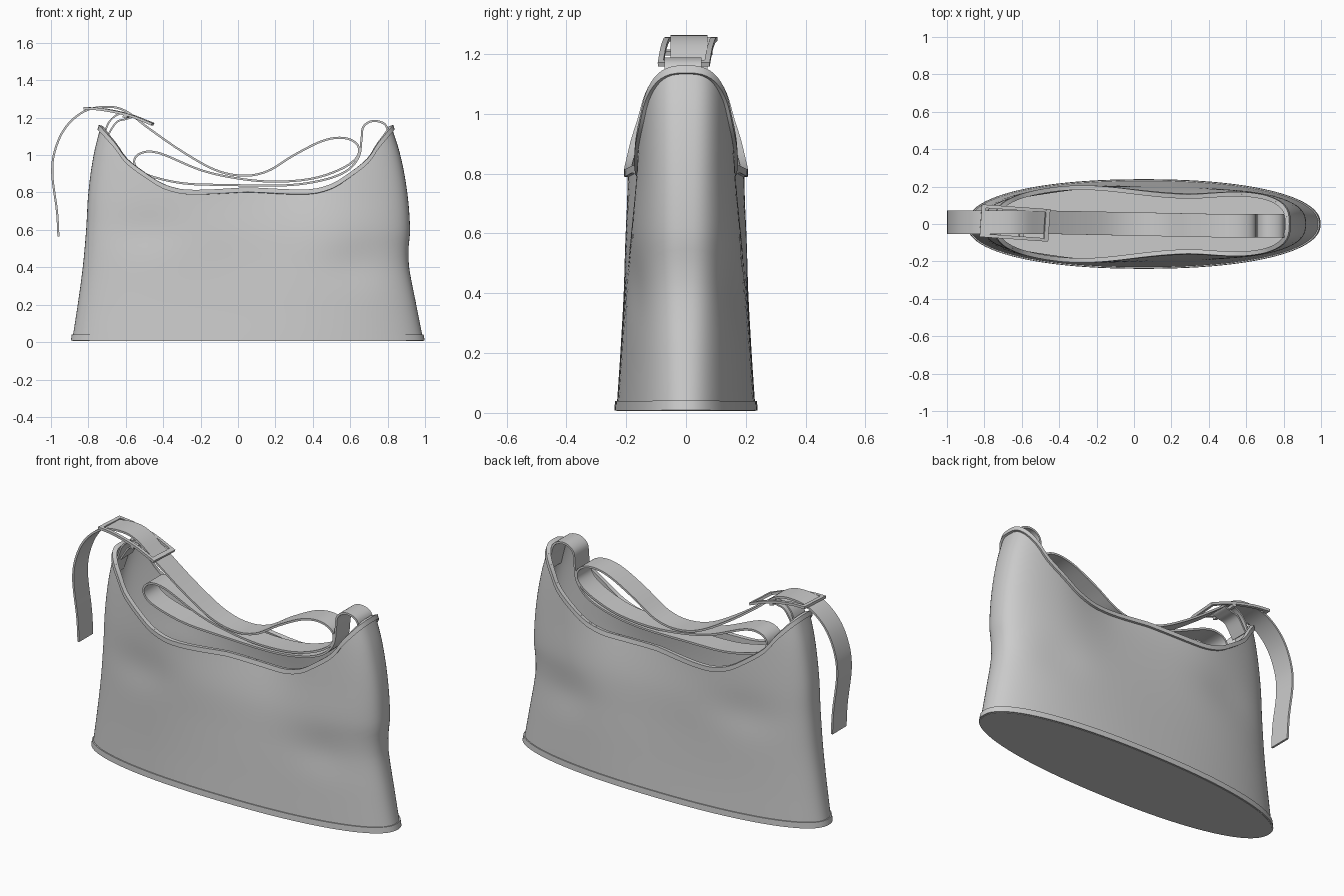
import bpy, bmesh
from math import cos, sin, pi, exp
from mathutils import Vector, Matrix

if "Cube" in bpy.data.objects:
    bpy.data.objects.remove(bpy.data.objects["Cube"])


def curve_at(tab, x):
    """Smooth interpolation through (x, value) pairs."""
    n = len(tab)
    x = min(max(x, tab[0][0]), tab[-1][0])
    i = next(k for k in range(n - 1) if x <= tab[k + 1][0] + 1e-9)

    def slope(k):
        a, b = tab[max(k - 1, 0)], tab[min(k + 1, n - 1)]
        return (b[1] - a[1]) / (b[0] - a[0])
    (x0, y0), (x1, y1) = tab[i], tab[i + 1]
    h = x1 - x0
    t = (x - x0) / h
    return (y0 * (2*t**3 - 3*t*t + 1) + y1 * (3*t*t - 2*t**3)
            + h * (slope(i) * (t**3 - 2*t*t + t) + slope(i + 1) * (t**3 - t*t)))


def finish(name, bm, thickness=0, offset=0.0):
    bmesh.ops.recalc_face_normals(bm, faces=bm.faces)
    me = bpy.data.meshes.new(name)
    bm.to_mesh(me)
    bm.free()
    ob = bpy.data.objects.new(name, me)
    bpy.context.collection.objects.link(ob)
    bpy.ops.object.select_all(action='DESELECT')
    ob.select_set(True)
    bpy.context.view_layer.objects.active = ob
    if thickness:
        m = ob.modifiers.new("thickness", 'SOLIDIFY')
        m.thickness, m.offset = thickness, offset
        bpy.ops.object.modifier_apply(modifier=m.name)
    bpy.ops.object.shade_smooth_by_angle(angle=0.7)
    return ob


# Bag silhouette tables: ends and half depth by height, rim height by position
LEFT = [(0, -.888), (.2, -.857), (.4, -.83), (.6, -.812), (.8, -.80), (1.0, -.772), (1.17, -.73)]
RIGHT = [(0, .993), (.2, .953), (.4, .915), (.5, .912), (.6, .92), (.8, .905), (1.0, .868), (1.17, .815)]
DEPTH = [(0, .233), (.2, .22), (.4, .211), (.6, .207), (.8, .196), (1.17, .185)]
RIM = [(0, .826), (.38, .815), (.53, .845), (.65, .905), (.785, .985), (.86, 1.055), (.94, 1.115), (1, 1.158)]
RIM_DEPTH = [(-1, .95), (-.42, 1.03), (.25, .76), (.66, .93), (1, .97)]
SIDES = 112


def rim_height(t):
    return curve_at(RIM, abs(cos(t)))


def bag_point(t, z):
    u, v = cos(t), z / rim_height(t)
    a, b = curve_at(LEFT, z), curve_at(RIGHT, z)
    n = 2.2 + .8 * min(z / 1.1, 1)
    blend = v ** 3
    w = curve_at(DEPTH, z) * (1 - blend + blend * curve_at(RIM_DEPTH, u))
    # soft dents in the leather
    w *= 1 - .07 * exp(-((u + .65) / .25) ** 2 - ((z - .6) / .12) ** 2) \
           - .06 * exp(-((u - .7) / .2) ** 2 - ((z - .42) / .12) ** 2)
    y = w * max(0, 1 - abs(u) ** n) ** (1 / n)
    return Vector(((a + b) / 2 + (b - a) / 2 * u, y if sin(t) >= 0 else -y, z))


def bag_shell(name, low, high, rows, thickness, offset=0.0):
    """Closed ring of the bag surface between two height functions."""
    bm = bmesh.new()
    rings = []
    for r in range(rows + 1):
        ring = []
        for i in range(SIDES):
            t = 2 * pi * i / SIDES
            z = low(t) + (high(t) - low(t)) * r / rows
            ring.append(bm.verts.new(bag_point(t, z)))
        rings.append(ring)
    for p, q in zip(rings, rings[1:]):
        for i in range(SIDES):
            j = (i + 1) % SIDES
            bm.faces.new((p[i], p[j], q[j], q[i]))
    return finish(name, bm, thickness, offset)


# Body, rim binding and bottom binding
bag_shell("bag_body", lambda t: .01, rim_height, 32, .012, -1)
bag_shell("rim_binding", lambda t: rim_height(t) - .025, rim_height, 2, .024)
bag_shell("bottom_binding", lambda t: .008, lambda t: .04, 2, .014)

# Base panel
bm = bmesh.new()
bm.faces.new([bm.verts.new(bag_point(2 * pi * i / SIDES, .012)) for i in range(SIDES)])
finish("base_panel", bm, .012)


def smooth_path(pts, steps=6):
    """Catmull-Rom path through (x, z) points."""
    p = [Vector(q) for q in pts]
    p = [2 * p[0] - p[1]] + p + [2 * p[-1] - p[-2]]
    out = []
    for i in range(1, len(p) - 2):
        a, b, c, d = p[i - 1:i + 3]
        for s in range(steps):
            t = s / steps
            out.append(.5 * (2*b + (c - a)*t + (2*a - 5*b + 4*c - d)*t*t + (3*b - a - 3*c + d)*t**3))
    return out + [p[-2]]


def ribbon(name, pts, y, width, thickness, turn=None):
    """Strip following an x-z path; y is the centre line, fixed or by x."""
    bm = bmesh.new()
    prev = None
    for q in smooth_path(pts):
        yc = y(q.x) if callable(y) else y
        pair = [bm.verts.new((q.x, yc + s * width / 2, q.y)) for s in (-1, 1)]
        if prev:
            bm.faces.new((prev[0], prev[1], pair[1], pair[0]))
        prev = pair
    if turn:
        bm.transform(turn)
    return finish(name, bm, thickness)


# Long strap: hanging tail, over the buckle, folded in loops, to the right peak
STRAP = [(-.96, .565), (-.968, .7), (-.993, .9), (-.977, 1.03), (-.92, 1.15), (-.82, 1.235),
         (-.7, 1.258), (-.6, 1.235), (-.48, 1.145), (-.3, 1.02), (-.12, .92), (.03, .89),
         (.16, .915), (.3, 1.0), (.45, 1.075), (.56, 1.092), (.635, 1.06), (.64, .995),
         (.56, .93), (.4, .875), (.2, .858), (0, .875), (-.2, .92), (-.42, 1.01), (-.52, 1.01),
         (-.555, .96), (-.5, .9), (-.3, .85), (-.05, .84), (.25, .838), (.45, .865), (.58, .915),
         (.645, .99), (.66, 1.08), (.67, 1.15), (.72, 1.182), (.785, 1.165), (.81, 1.1), (.835, 1.0)]
ribbon("shoulder_strap", STRAP, lambda x: .01 * max(-1, min(1, -2 * x)), .125, .011)

# Short tab holding the buckle at the left peak
ribbon("buckle_tab", [(-.75, 1.0), (-.718, 1.1), (-.69, 1.175), (-.64, 1.218), (-.585, 1.222),
                      (-.565, 1.205), (-.6, 1.192), (-.65, 1.175), (-.70, 1.1)], .0, .1, .009)

# Buckle: two curved rails and three cross bars
centre = Matrix.Translation((-.635, .005, 0))
turn = centre @ Matrix.Rotation(-.07, 4, 'Z') @ centre.inverted()
FRAME = [(-.82, 1.25), (-.72, 1.243), (-.58, 1.213), (-.455, 1.165)]
for side, s in (("front", -1), ("back", 1)):
    ribbon("buckle_rail_" + side, FRAME, .005 + s * .078, .018, .014, turn)
for label, a, b in (("left", (-.82, 1.25), (-.798, 1.249)),
                    ("middle", (-.61, 1.209), (-.588, 1.202)),
                    ("right", (-.477, 1.174), (-.455, 1.165))):
    ribbon("buckle_bar_" + label, [a, b], .005, .172, .014, turn)
